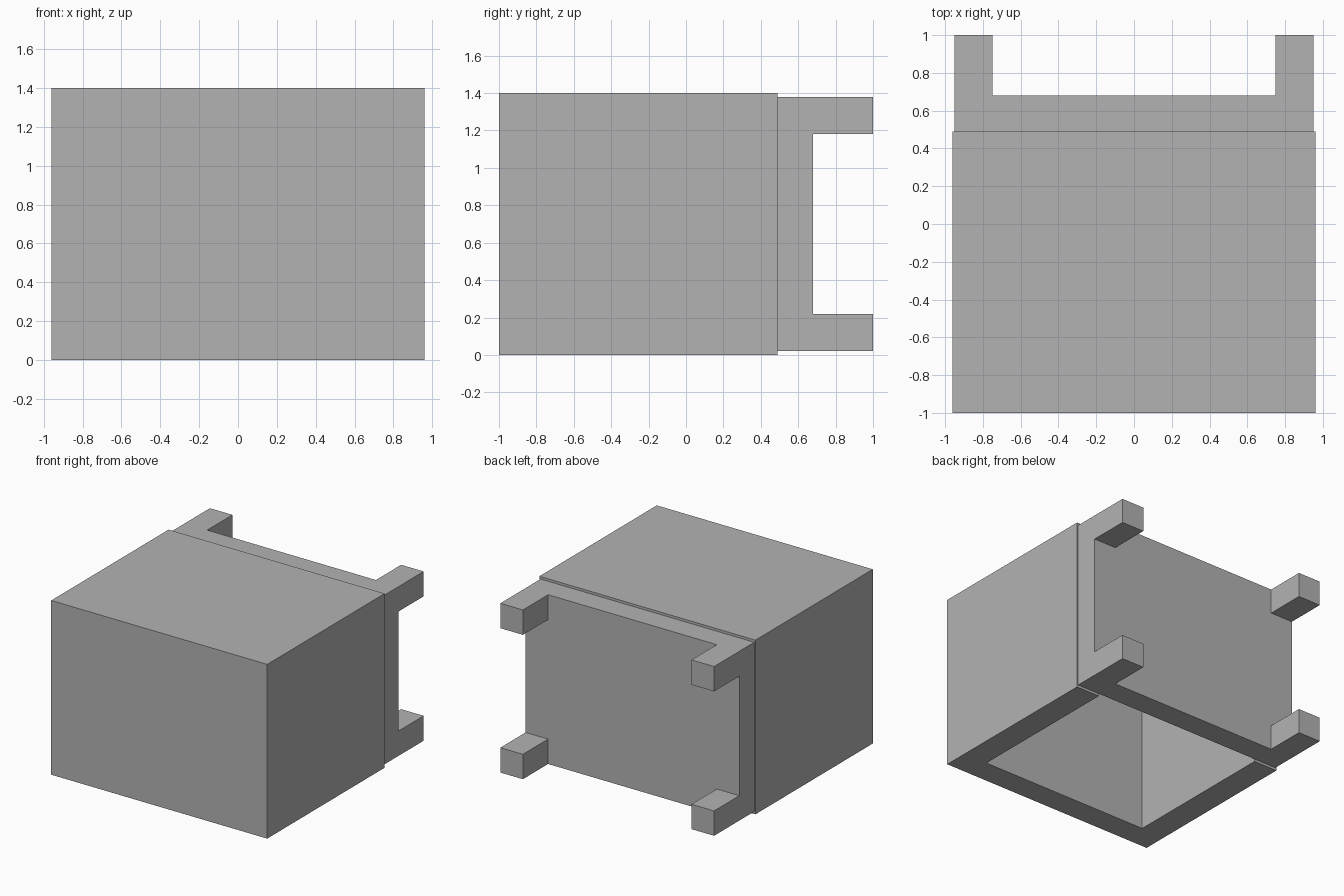
import bpy, bmesh
from mathutils import Vector

if "Cube" in bpy.data.objects:
    bpy.data.objects.remove(bpy.data.objects["Cube"])

grey = bpy.data.materials.new("plain_grey")
grey.diffuse_color = (0.45, 0.45, 0.45, 1)
grey.use_nodes = True
grey.node_tree.nodes["Principled BSDF"].inputs["Base Color"].default_value = grey.diffuse_color


def box(name, lo, hi):
    """Axis-aligned block from its two opposite corners."""
    lo, hi = Vector(lo), Vector(hi)
    bm = bmesh.new()
    bmesh.ops.create_cube(bm, size=1)
    for v in bm.verts:
        v.co = Vector([(a + b) / 2 + c * (b - a) for a, b, c in zip(lo, hi, v.co)])
    me = bpy.data.meshes.new(name)
    bm.to_mesh(me)
    bm.free()
    me.materials.append(grey)
    ob = bpy.data.objects.new(name, me)
    bpy.context.collection.objects.link(ob)
    return ob


W, IN = 0.96, 0.75          # outer and inner half width
FRONT, BACK = -1.0, 0.49    # extent of the main body
RIM, TOP = 0.05, 1.40

# Hollow body, open underneath and towards the back panel
body = box("body_shell", (-W, -0.96, RIM), (W, BACK, TOP))
cutter = box("cavity_cutter", (-IN, -0.80, -0.2), (IN, 0.6, 1.2))
cutter.hide_render = True
cutter.hide_viewport = True
cut = body.modifiers.new("cavity", 'BOOLEAN')
cut.operation = 'DIFFERENCE'
cut.solver = 'EXACT'
cut.object = cutter

# Thin front slab
box("front_slab", (-W, FRONT, RIM), (W, -0.96, TOP))

# Rim around the opening
box("rim_front", (-IN, FRONT, 0), (IN, -0.80, RIM))

# Panel closing the back
box("back_panel", (-IN, BACK, 0.02), (IN, 0.68, 1.38))

# Parts repeated left and right
for side, s in (("left", -1), ("right", 1)):
    def pair(name, x0, x1, y0, y1, z0, z1):
        a, b = sorted((s * x0, s * x1))
        box(f"{side}_{name}", (a, y0, z0), (b, y1, z1))

    pair("rim_corner", IN, W, FRONT, -0.80, 0, RIM)
    pair("rim_side", IN, W, -0.80, BACK, 0, RIM)
    pair("lower_leg", IN, 0.95, BACK, 1.0, 0.02, 0.22)
    pair("upper_leg", IN, 0.95, BACK, 1.0, 1.18, 1.38)
    pair("leg_rail", IN, 0.95, BACK, 0.68, 0.22, 1.18)
